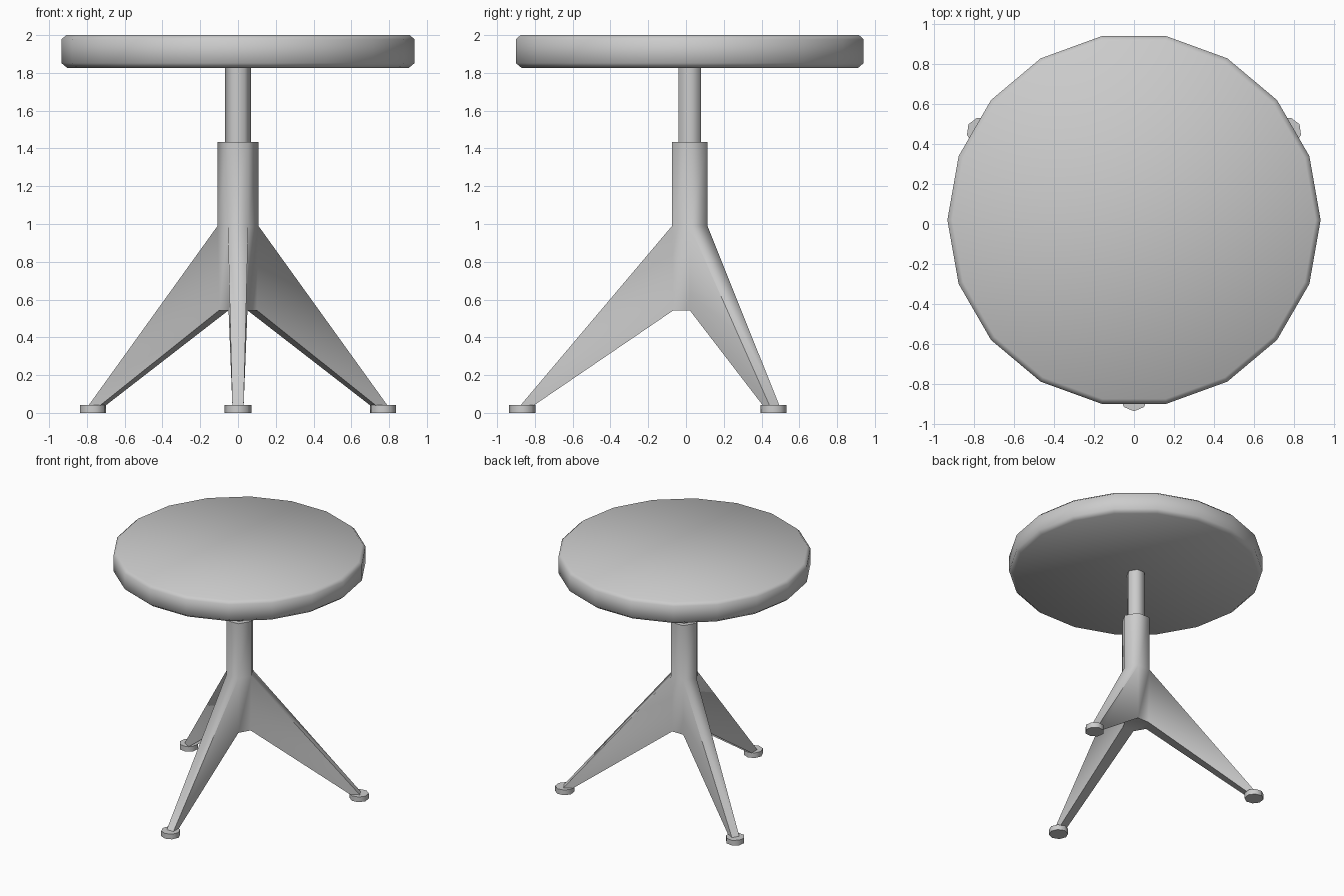
import bpy, bmesh
from math import cos, sin, radians
from mathutils import Vector

cube = bpy.data.objects.get("Cube")
if cube:
    bpy.data.objects.remove(cube, do_unlink=True)

AXIS = Vector((0, 0.02, 0))  # centre line of the stool

metal = bpy.data.materials.new("grey")
metal.use_nodes = True
grey = (0.6, 0.6, 0.6, 1)
metal.diffuse_color = grey
metal.node_tree.nodes["Principled BSDF"].inputs["Base Color"].default_value = grey


def ring(bm, sides, r, z, turn=0, centre=AXIS):
    angles = [radians(360 * i / sides + turn) for i in range(sides)]
    return [bm.verts.new(centre + Vector((r * cos(a), r * sin(a), z))) for a in angles]


def loft(bm, sides, profile, turn=0, centre=AXIS):
    """Stack rings given as (radius, height); returns the side faces per level."""
    rings = [ring(bm, sides, r, z, turn, centre) for r, z in profile]
    levels = []
    for a, b in zip(rings, rings[1:]):
        levels.append([bm.faces.new((a[i], a[(i + 1) % sides], b[(i + 1) % sides], b[i]))
                       for i in range(sides)])
    bm.faces.new(rings[0][::-1])
    bm.faces.new(rings[-1])
    return levels


def finish(name, bm):
    bmesh.ops.recalc_face_normals(bm, faces=bm.faces)
    mesh = bpy.data.meshes.new(name)
    bm.to_mesh(mesh)
    bm.free()
    mesh.materials.append(metal)
    ob = bpy.data.objects.new(name, mesh)
    bpy.context.collection.objects.link(ob)
    bpy.ops.object.select_all(action="DESELECT")
    ob.select_set(True)
    bpy.context.view_layer.objects.active = ob
    bpy.ops.object.shade_smooth_by_angle(angle=radians(65))


# Round seat with chamfered rims
bm = bmesh.new()
loft(bm, 18, [(0.905, 1.827), (0.935, 1.852), (0.935, 1.977), (0.91, 2.0)])
finish("seat", bm)

# Thin post under the seat
bm = bmesh.new()
loft(bm, 6, [(0.069, 1.4), (0.069, 1.84)])
finish("seat_post", bm)

# Hexagonal column, with a tapered leg pulled out of every second lower face
bm = bmesh.new()
lower = loft(bm, 6, [(0.1, 0.543), (0.108, 0.99), (0.108, 1.435)])[0]
leg_angles = (30, 150, 270)
for face, angle in zip(lower[::2], leg_angles):
    out = Vector((cos(radians(angle)), sin(radians(angle)), 0))
    side = Vector((-out.y, out.x, 0))
    tip = bmesh.ops.extrude_discrete_faces(bm, faces=[face])["faces"][0]
    for v in tip.verts:
        reach = 0.896 if v.co.z > 0.8 else 0.825
        half = 0.03 if (v.co - AXIS).dot(side) > 0 else -0.03
        v.co = AXIS + out * reach + side * half + Vector((0, 0, 0.04))
finish("column_and_legs", bm)

# Foot pads
for name, angle in zip(("left_foot", "right_foot", "front_foot"), leg_angles):
    out = Vector((cos(radians(angle)), sin(radians(angle)), 0))
    bm = bmesh.new()
    loft(bm, 8, [(0.071, 0), (0.071, 0.042)], angle, AXIS + out * 0.887)
    finish(name, bm)
